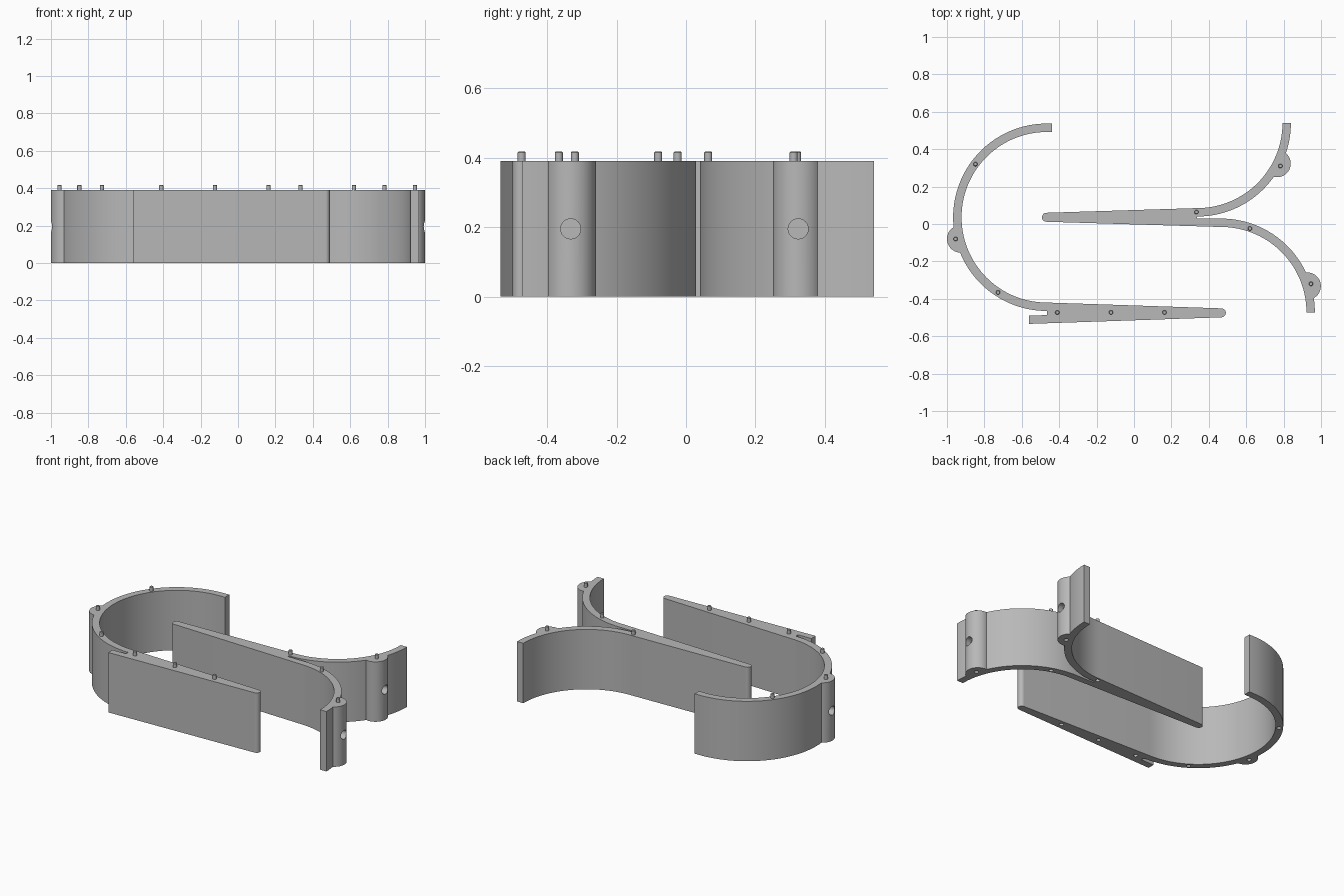
import bpy
import bmesh
from math import cos, sin, radians
from mathutils import Matrix, Vector

HEIGHT = 0.39
INNER, OUTER = 0.456, 0.501   # wall radii of every curved section
PEG_R = 0.0115
BOSS_R = 0.073

cube = bpy.data.objects.get("Cube")
if cube:
    bpy.data.objects.remove(cube, do_unlink=True)

grey = bpy.data.materials.new("plain grey")
grey.use_nodes = True
colour = (0.48, 0.48, 0.48, 1)
grey.diffuse_color = colour
grey.node_tree.nodes["Principled BSDF"].inputs["Base Color"].default_value = colour


def arc(centre, r, start, end, steps=40):
    """Points along an arc, angles in degrees."""
    angles = [radians(start + (end - start) * i / steps) for i in range(steps + 1)]
    return [(centre[0] + r * cos(a), centre[1] + r * sin(a)) for a in angles]


def finish(bm, name):
    bmesh.ops.recalc_face_normals(bm, faces=bm.faces)
    mesh = bpy.data.meshes.new(name)
    bm.to_mesh(mesh)
    bm.free()
    mesh.materials.append(grey)
    obj = bpy.data.objects.new(name, mesh)
    bpy.context.collection.objects.link(obj)
    return obj


def extrude(name, outline):
    """Upright solid from a closed plan outline."""
    bm = bmesh.new()
    face = bm.faces.new([bm.verts.new((x, y, 0)) for x, y in outline])
    top = bmesh.ops.extrude_face_region(bm, geom=[face])["geom"]
    bmesh.ops.translate(bm, vec=(0, 0, HEIGHT),
                        verts=[v for v in top if isinstance(v, bmesh.types.BMVert)])
    return finish(bm, name)


def boss(name, centre, arc_centre):
    """Round boss whose inner side stays buried inside the curved wall."""
    outline = []
    hub = Vector(arc_centre)
    for p in arc(centre, BOSS_R, 0, 360, 64)[:-1]:
        d = Vector(p) - hub
        if d.length < 0.47:
            d *= 0.47 / d.length
        outline.append(tuple(hub + d))
    return extrude(name, outline)


def add_cylinder(bm, r, depth, location, sideways=False):
    turn = Matrix.Rotation(radians(90), 4, "Y") if sideways else Matrix()
    bmesh.ops.create_cone(bm, cap_ends=True, segments=24, radius1=r, radius2=r,
                          depth=depth, matrix=Matrix.Translation(location) @ turn)


def combine(target, tool, operation):
    mod = target.modifiers.new(operation.lower(), "BOOLEAN")
    mod.operation = operation
    mod.solver = "EXACT"
    mod.object = tool
    bpy.context.view_layer.objects.active = target
    bpy.ops.object.modifier_apply(modifier=mod.name)
    bpy.data.objects.remove(tool, do_unlink=True)


def smooth(obj):
    bpy.ops.object.select_all(action="DESELECT")
    obj.select_set(True)
    bpy.context.view_layer.objects.active = obj
    bpy.ops.object.shade_smooth_by_angle(angle=radians(30))


def build_wall(name, outline, bosses, pegs):
    wall = extrude(name, outline)
    for centre, hub, side in bosses:
        combine(wall, boss("boss", centre, hub), "UNION")

    # Sockets underneath and round recesses in the bosses
    bm = bmesh.new()
    for x, y in pegs:
        add_cylinder(bm, 0.013, 0.08, (x, y, 0))
    for (x, y), hub, side in bosses:
        add_cylinder(bm, 0.029, 0.08, (x + side * BOSS_R, y, HEIGHT / 2), True)
    cutter = finish(bm, "socket_cutter")
    cutter.hide_render = True
    combine(wall, cutter, "DIFFERENCE")
    smooth(wall)

    # Locating pegs with a small chamfer on top
    for i, (x, y) in enumerate(pegs):
        bm = bmesh.new()
        add_cylinder(bm, PEG_R, 0.038, (x, y, HEIGHT + 0.009))
        rim = [e for e in bm.edges if all(v.co.z > HEIGHT + 0.02 for v in e.verts)]
        bmesh.ops.bevel(bm, geom=rim, offset=0.003, segments=1, affect="EDGES")
        smooth(finish(bm, f"{name}_peg_{i + 1}"))


# Hooked wall: large half ring, tapering straight bar, short stub
ring = (-0.466, 0.036)
hook = [(-0.439, 0.537)] + arc(ring, OUTER, 90, 270, 64)
hook += [(-0.466, -0.487), (-0.561, -0.49), (-0.561, -0.534)]
hook += arc((0.467, -0.475), 0.024, -90, 90, 16)
hook += arc(ring, INNER, 270, 90, 64) + [(-0.439, 0.492)]
build_wall("hook_wall", hook, [((-0.927, -0.08), ring, -1)],
           [(-0.41, -0.473), (-0.123, -0.473), (0.163, -0.473),
            (-0.727, -0.366), (-0.954, -0.08), (-0.848, 0.32)])

# Forked wall: tapering bar that splits into two quarter rings
upper, lower = (0.338, 0.541), (0.466, -0.472)
fork = arc((-0.468, 0.036), 0.024, 90, 270, 16)
fork += arc(lower, INNER, 90, 0) + arc(lower, OUTER, 0, 90)
fork += [(0.338, 0.029)]
fork += arc(upper, OUTER, 270, 360) + arc(upper, INNER, 360, 270)
build_wall("fork_wall", fork,
           [((0.765, 0.323), upper, 1), ((0.926, -0.332), lower, 1)],
           [(0.334, 0.064), (0.62, -0.024), (0.946, -0.32), (0.783, 0.31)])
